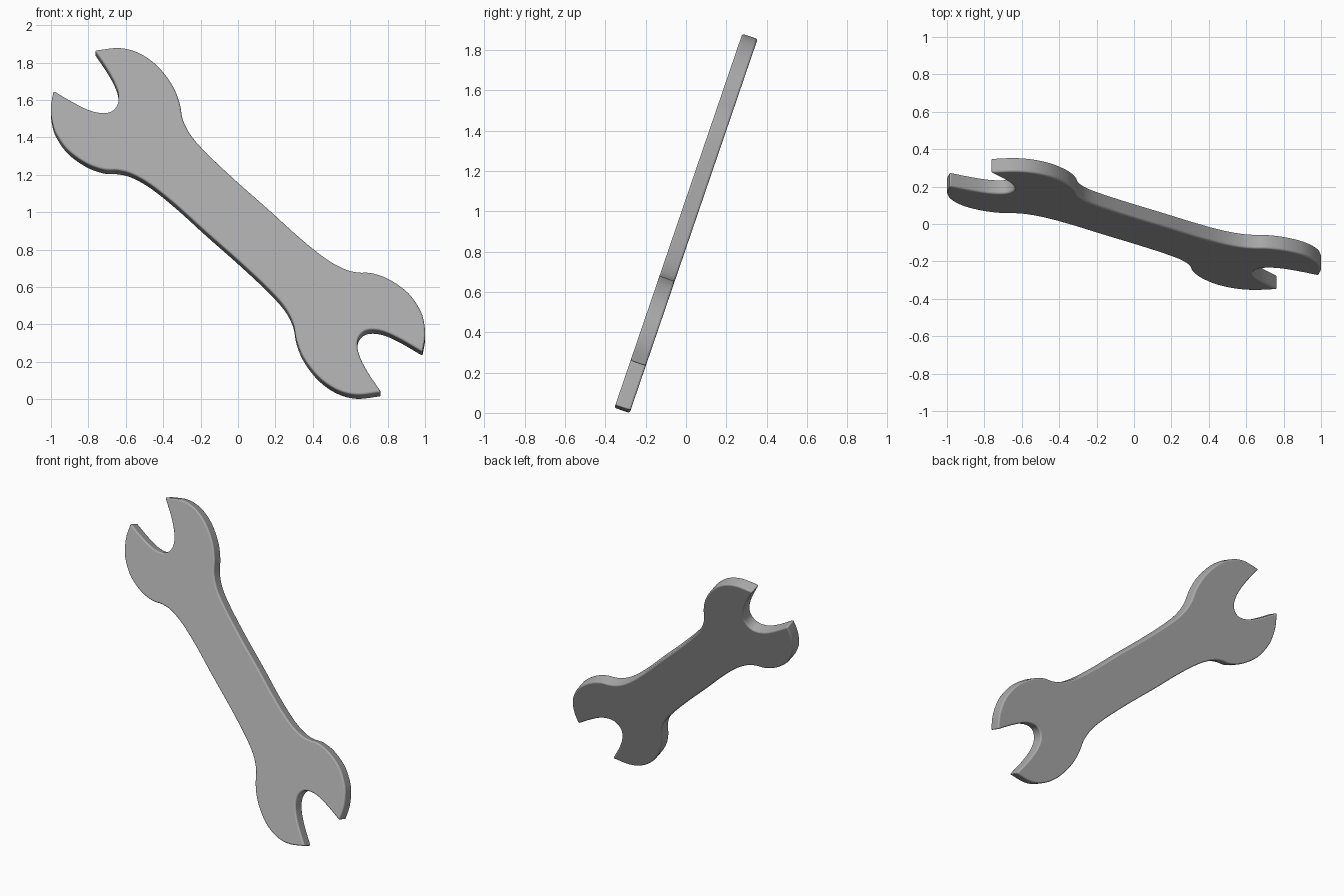
import bpy, bmesh, math
from mathutils import Vector

if "Cube" in bpy.data.objects:
    bpy.data.objects.remove(bpy.data.objects["Cube"])

TILT = math.atan(0.342)      # lean of the plate towards the back
THICK = 0.08
MID_Z = 0.9525               # centre of the front face as seen from the front

# Outer edge from one jaw tip, along the handle, to the other head's jaw tip (x, z)
outer = [(0.986, 0.255), (1.0, 0.335), (0.995, 0.41), (0.973, 0.48), (0.91, 0.57),
         (0.81, 0.642), (0.715, 0.676), (0.64, 0.68), (0.565, 0.70), (0.465, 0.757),
         (0.33, 0.865), (0.17, 1.01), (0.0, 1.16), (-0.15, 1.30), (-0.246, 1.405),
         (-0.294, 1.495), (-0.313, 1.588), (-0.353, 1.684), (-0.433, 1.786),
         (-0.53, 1.853), (-0.636, 1.88), (-0.766, 1.866)]
# Jaw opening between the two tips of the upper head
notch = [(-0.766, 1.866), (-0.69, 1.752), (-0.646, 1.66), (-0.64, 1.59),
         (-0.67, 1.545), (-0.72, 1.532), (-0.79, 1.545), (-0.88, 1.588),
         (-0.986, 1.65)]


def smooth_chain(pts, steps=6):
    """Catmull-Rom through the points; the last point is left to the next chain."""
    p = [Vector(q) for q in pts]
    p = [2 * p[0] - p[1]] + p + [2 * p[-1] - p[-2]]
    out = []
    for i in range(1, len(p) - 2):
        a, b, c, d = p[i - 1:i + 3]
        for k in range(steps):
            t = k / steps
            out.append(0.5 * (2 * b + (c - a) * t + (2 * a - 5 * b + 4 * c - d) * t * t
                              + (3 * b - a - 3 * c + d) * t ** 3))
    return out


# Half outline, then the same half turned by 180 degrees
half = [(v.x, (v.y - MID_Z) / math.cos(TILT)) for v in smooth_chain(outer) + smooth_chain(notch)]
outline = half + [(-x, -z) for x, z in half]

# Flat plate, extruded to its thickness
bm = bmesh.new()
face = bm.faces.new([bm.verts.new((x, -THICK / 2, z)) for x, z in outline])
ext = bmesh.ops.extrude_face_region(bm, geom=[face])
bmesh.ops.translate(bm, vec=(0, THICK, 0),
                    verts=[g for g in ext["geom"] if isinstance(g, bmesh.types.BMVert)])
bmesh.ops.recalc_face_normals(bm, faces=bm.faces)
mesh = bpy.data.meshes.new("wrench")
bm.to_mesh(mesh)
bm.free()

wrench = bpy.data.objects.new("wrench", mesh)
bpy.context.collection.objects.link(wrench)
wrench.rotation_euler.x = -TILT
wrench.location.z = 0.94

# Dark grey steel
steel = bpy.data.materials.new("steel")
steel.diffuse_color = (0.4, 0.4, 0.4, 1)
steel.use_nodes = True
steel.node_tree.nodes["Principled BSDF"].inputs["Base Color"].default_value = steel.diffuse_color
mesh.materials.append(steel)

# Softly rounded rim
bevel = wrench.modifiers.new("rim", "BEVEL")
bevel.width = 0.014
bevel.segments = 3
bevel.limit_method = 'ANGLE'
bevel.angle_limit = math.radians(40)

bpy.context.view_layer.objects.active = wrench
wrench.select_set(True)
bpy.ops.object.shade_smooth_by_angle(angle=math.radians(40))
